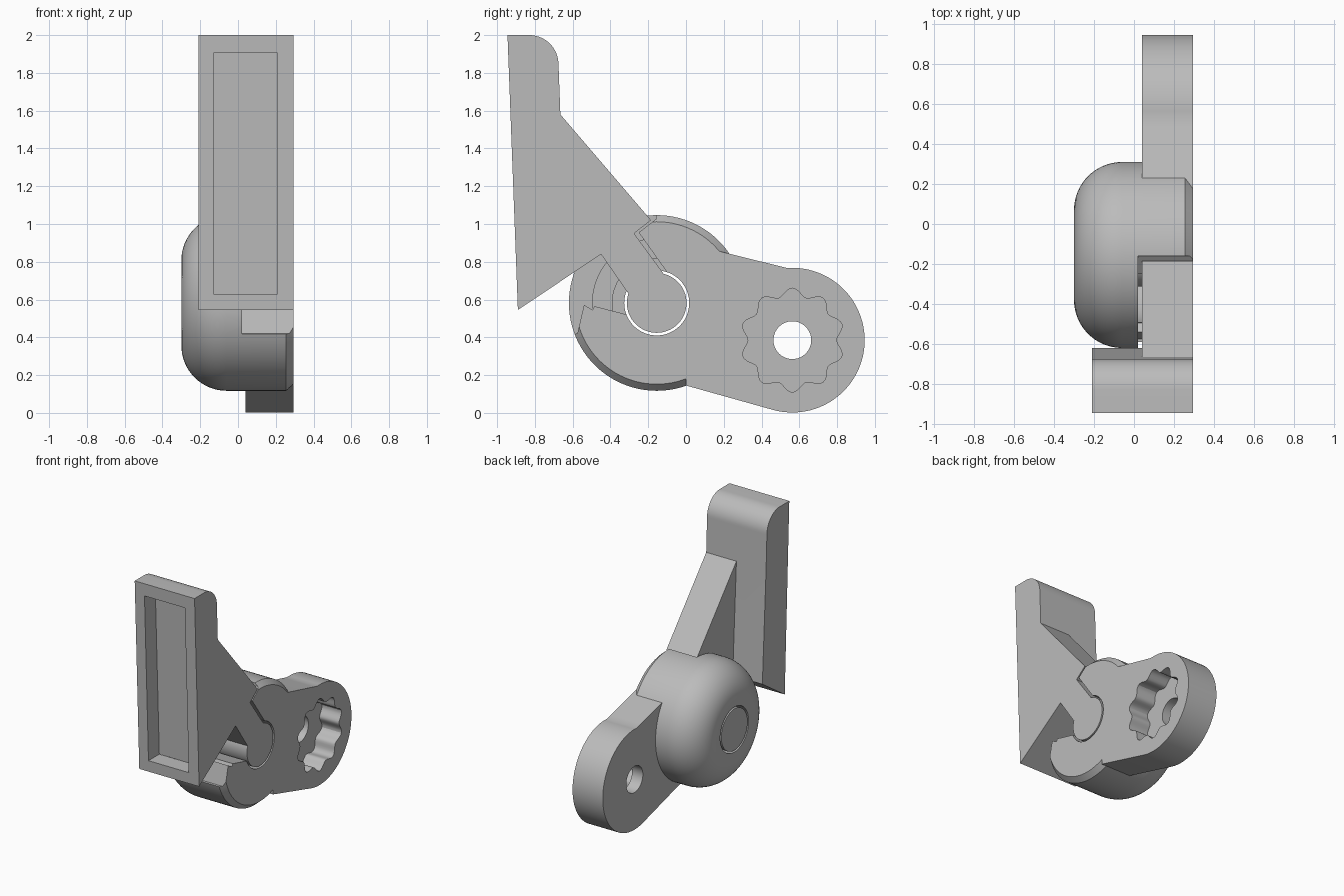
import bpy, bmesh
from math import sin, cos, pi, radians

cube = bpy.data.objects.get("Cube")
if cube:
    bpy.data.objects.remove(cube)

grey = bpy.data.materials.new("plain grey")
grey.use_nodes = True
grey.diffuse_color = (0.5, 0.5, 0.5, 1)
grey.node_tree.nodes["Principled BSDF"].inputs["Base Color"].default_value = (0.5, 0.5, 0.5, 1)

PIVOT = (-0.155, 0.582)    # drum axis in the y-z plane
MOUNT = (0.563, 0.385)     # mounting hole axis
FACE = 0.295               # flush side face


def arc(centre, r, a0, a1, n=48):
    """Points of an arc, angles in degrees."""
    return [(centre[0] + r * cos(radians(a0 + (a1 - a0) * i / n)),
             centre[1] + r * sin(radians(a0 + (a1 - a0) * i / n))) for i in range(n + 1)]


def finish(name, bm):
    bmesh.ops.remove_doubles(bm, verts=bm.verts, dist=1e-5)
    bmesh.ops.recalc_face_normals(bm, faces=bm.faces)
    mesh = bpy.data.meshes.new(name)
    bm.to_mesh(mesh)
    bm.free()
    mesh.materials.append(grey)
    ob = bpy.data.objects.new(name, mesh)
    bpy.context.collection.objects.link(ob)
    return ob


def prism(name, points, x0, x1):
    """Extrude a y-z outline along x."""
    bm = bmesh.new()
    face = bm.faces.new([bm.verts.new((x0, y, z)) for y, z in points])
    new = bmesh.ops.extrude_face_region(bm, geom=[face])["geom"]
    verts = [v for v in new if isinstance(v, bmesh.types.BMVert)]
    bmesh.ops.translate(bm, verts=verts, vec=(x1 - x0, 0, 0))
    return finish(name, bm)


def disc(name, centre, r, x0, x1):
    return prism(name, arc(centre, r, 0, 360, 64)[:-1], x0, x1)


def lathe(name, profile, steps=96):
    """Spin an (x, radius) profile about the drum axis."""
    bm = bmesh.new()
    y, z = PIVOT
    verts = [bm.verts.new((x, y, z + r)) for x, r in profile]
    edges = [bm.edges.new(pair) for pair in zip(verts, verts[1:])]
    bmesh.ops.spin(bm, geom=verts + edges, cent=(0, y, z), axis=(1, 0, 0),
                   angle=2 * pi, steps=steps, use_duplicate=False)
    return finish(name, bm)


def combine(ob, tool, operation):
    mod = ob.modifiers.new(operation.lower(), 'BOOLEAN')
    mod.operation, mod.object, mod.solver = operation, tool, 'EXACT'
    bpy.context.view_layer.objects.active = ob
    bpy.ops.object.modifier_apply(modifier=mod.name)
    bpy.data.objects.remove(tool)


def smooth(ob):
    bpy.ops.object.select_all(action='DESELECT')
    ob.select_set(True)
    bpy.context.view_layer.objects.active = ob
    bpy.ops.object.shade_smooth_by_angle(angle=radians(25))


# Drum with a rounded outer end and a chamfered flush end
R, FILLET = 0.465, 0.24
rounded = arc((-0.3 + FILLET, R - FILLET), FILLET, 180, 90, 16)
housing = lathe("drum_housing", [(-0.3, 0)] + rounded + [(0.255, R), (FACE, 0.43), (FACE, 0)])

# Mounting arm tapering to a round end
mount = [(0, 0.9), (0, 0.145)] + arc(MOUNT, 0.383, -104.5, 94) + [(0.49, 0.778)]
combine(housing, prism("mounting_arm", mount, 0.04, FACE), 'UNION')

# Swing opening with stepped stops, spring cavity and pivot bore
opening = [(-0.16, 1.1), (-0.16, 1.025), (-0.25, 0.955), (-0.09, 0.73), PIVOT,
           (-0.3, 0.517), (-0.485, 0.565), (-0.495, 0.545), (-0.54, 0.572),
           (-0.575, 0.42), (-0.75, 0.4), (-0.75, 1.1)]
combine(housing, prism("opening_cutter", opening, 0.02, 0.5), 'DIFFERENCE')
combine(housing, disc("spring_cutter", PIVOT, 0.34, -0.01, 0.06), 'DIFFERENCE')
combine(housing, disc("core_cutter", PIVOT, 0.235, -0.12, 0.05), 'DIFFERENCE')
combine(housing, disc("bore_cutter", PIVOT, 0.172, -0.5, 0.5), 'DIFFERENCE')

# Lobed socket and bolt hole
lobes = []
for i in range(120):
    a = 2 * pi * i / 120
    r = 0.254 + 0.021 * cos(10 * (a - pi / 2))
    lobes.append((MOUNT[0] + r * cos(a), MOUNT[1] + r * sin(a)))
combine(housing, prism("socket_cutter", lobes, 0.13, 0.5), 'DIFFERENCE')
combine(housing, disc("bolt_cutter", MOUNT, 0.1, -0.2, 0.5), 'DIFFERENCE')
smooth(housing)

# Wide pad of the swing arm, with a rounded top corner
pad = [(-0.89, 0.545), (-0.62, 0.726), (-0.665, 1.58)]
pad += arc((-0.83, 1.845), 0.155, 0, 90, 16) + [(-0.945, 2.0)]
lever = prism("swing_arm", pad, -0.21, FACE)

# Narrow web and neck reaching to the pivot
web = [(-0.8, 0.605), (-0.45, 0.84), (-0.29, 0.61), PIVOT, (-0.11, 0.725),
       (-0.275, 0.95), (-0.185, 1.02), (-0.665, 1.58), (-0.8, 1.58)]
combine(lever, prism("web", web, 0.04, FACE), 'UNION')
combine(lever, disc("pivot_pin", PIVOT, 0.158, -0.3, FACE), 'UNION')

# Rectangular pocket in the pad front, parallel to the sloped face
pocket = [(-1.1, 0.63), (-0.763, 0.63), (-0.811, 1.905), (-1.1, 1.905)]
combine(lever, prism("pocket_cutter", pocket, -0.13, 0.21), 'DIFFERENCE')
smooth(lever)
